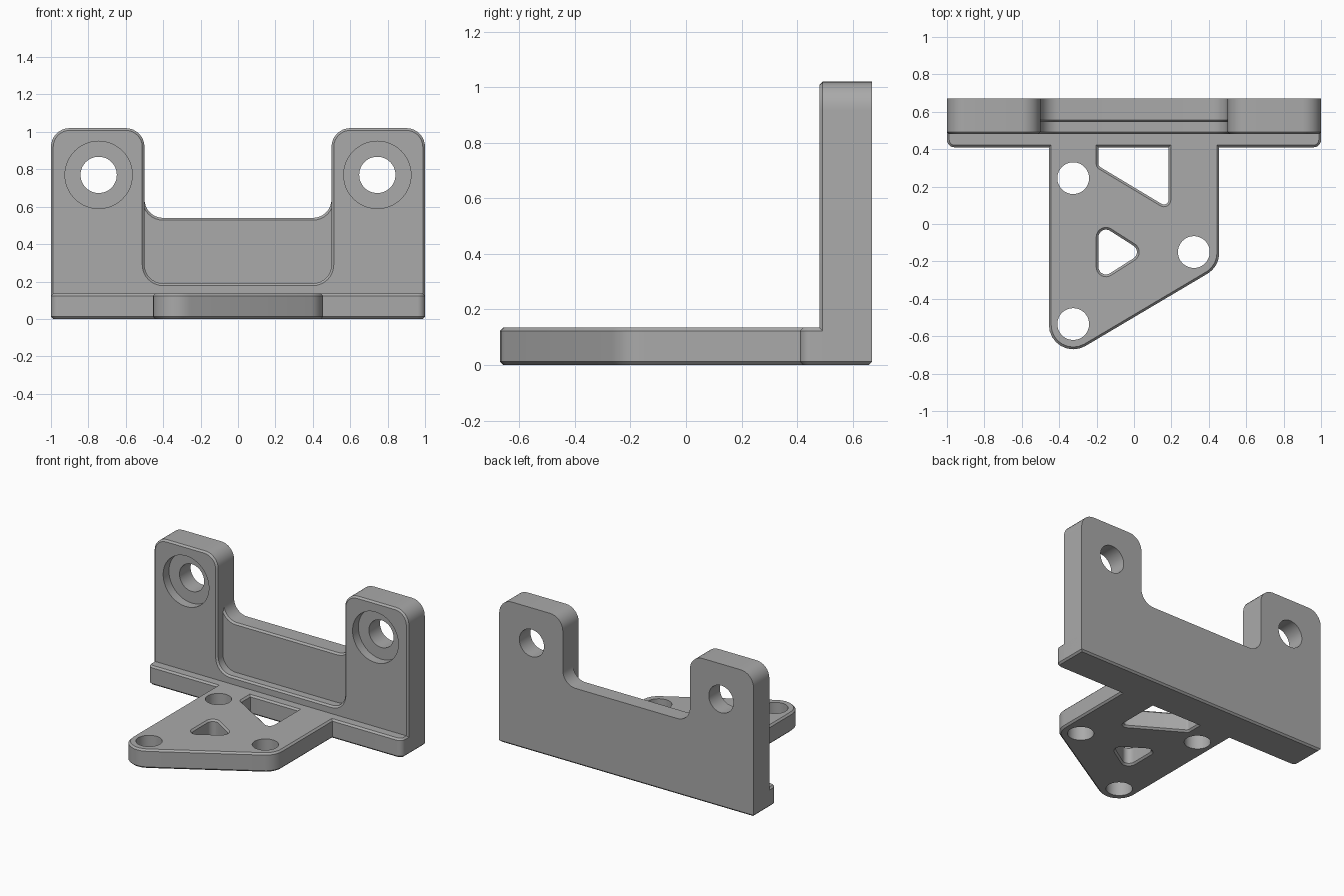
import bpy, bmesh, math
from mathutils import Vector

if "Cube" in bpy.data.objects:
    bpy.data.objects.remove(bpy.data.objects["Cube"], do_unlink=True)

grey = bpy.data.materials.new("plain grey")
grey.use_nodes = True
grey.diffuse_color = (0.4, 0.4, 0.4, 1)
grey.node_tree.nodes["Principled BSDF"].inputs["Base Color"].default_value = (0.4, 0.4, 0.4, 1)

C = 0.012                      # chamfer size
BACK, FRONT, RECESS, STEP = 0.67, 0.48, 0.545, 0.41
THICK = 0.135                  # foot thickness


def rounded(corners, steps=8):
    """Counter-clockwise outline from (u, v, radius) corners."""
    out = []
    for i, (u, v, r) in enumerate(corners):
        p = Vector((u, v))
        if not r:
            out.append(p)
            continue
        a = (Vector(corners[i - 1][:2]) - p).normalized()
        b = (Vector(corners[(i + 1) % len(corners)][:2]) - p).normalized()
        half = a.angle(b) / 2
        centre = p + (a + b).normalized() * r / math.sin(half)
        start = p + a * r / math.tan(half) - centre
        end = p + b * r / math.tan(half) - centre
        sweep = -start.angle_signed(end)     # counter-clockwise positive
        for k in range(steps + 1):
            t = sweep * k / steps
            c, s = math.cos(t), math.sin(t)
            out.append(centre + Vector((start.x * c - start.y * s, start.x * s + start.y * c)))
    return out


def circle(u, v, r, n=48):
    return [Vector((u + r * math.cos(math.tau * k / n), v + r * math.sin(math.tau * k / n)))
            for k in range(n)]


def inset(outline, d):
    """Move the outline inwards by d (outwards if negative)."""
    out = []
    for i, p in enumerate(outline):
        e = (p - outline[i - 1]).normalized()
        f = (outline[(i + 1) % len(outline)] - p).normalized()
        n, m = Vector((-e.y, e.x)), Vector((-f.y, f.x))
        out.append(p + (n + m) * d / (1 + n.dot(m)))
    return out


def loft(name, outline, layers, axis="z"):
    """Solid through (position, inset) layers of one outline."""
    bm = bmesh.new()
    rings = []
    for w, d in layers:
        rings.append([bm.verts.new((p.x, p.y, w) if axis == "z" else (p.x, w, p.y))
                      for p in inset(outline, d)])
    for lo, hi in zip(rings, rings[1:]):
        for i in range(len(lo)):
            bm.faces.new((lo[i - 1], lo[i], hi[i], hi[i - 1]))
    bm.faces.new(rings[0])
    bm.faces.new(rings[-1])
    bmesh.ops.recalc_face_normals(bm, faces=bm.faces)
    mesh = bpy.data.meshes.new(name)
    bm.to_mesh(mesh)
    bm.free()
    mesh.materials.append(grey)
    ob = bpy.data.objects.new(name, mesh)
    bpy.context.collection.objects.link(ob)
    return ob


def activate(ob):
    bpy.ops.object.select_all(action="DESELECT")
    ob.select_set(True)
    bpy.context.view_layer.objects.active = ob


def cut(ob, cutter):
    activate(ob)
    mod = ob.modifiers.new("cut", "BOOLEAN")
    mod.operation, mod.solver, mod.object = "DIFFERENCE", "EXACT", cutter
    bpy.ops.object.modifier_apply(modifier=mod.name)
    bpy.data.objects.remove(cutter, do_unlink=True)


chamfered = [(0, C), (C, 0), (THICK - C, 0), (THICK, C)]
flared = [(-C, -2 * C), (C, 0), (THICK - C, 0), (THICK + C, -2 * C)]
through = [(-0.1, 0), (0.3, 0)]

# Upright frame: two towers joined by a low sill
frame = loft("upright_frame", rounded([
    (-1, C, 0), (1, C, 0), (1, 1.02, 0.1), (0.5, 1.02, 0.1), (0.5, 0.19, 0.1),
    (-0.5, 0.19, 0.1), (-0.5, 1.02, 0.1), (-1, 1.02, 0.1)]),
    [(BACK, 0), (FRONT + C, 0), (FRONT, C)], "y")

# Counterbored holes in the towers
for x in (-0.745, 0.745):
    cut(frame, loft("bolt_cutter", circle(x, 0.77, 0.097), [(0.3, 0), (0.8, 0)], "y"))
    cut(frame, loft("bore_cutter", circle(x, 0.77, 0.18), [(0.3, 0), (RECESS, 0)], "y"))

# Recessed wall between the towers
wall = loft("recessed_wall", rounded([
    (-0.55, 0.15, 0), (0.55, 0.15, 0), (0.55, 0.66, 0), (0.5, 0.66, 0), (0.5, 0.54, 0.1),
    (-0.5, 0.54, 0.1), (-0.5, 0.66, 0), (-0.55, 0.66, 0)]),
    [(BACK, 0), (RECESS + C, 0), (RECESS, C)], "y")

# Ledge along the foot of the frame
ledge = loft("front_ledge", rounded([
    (-1, STEP, 0.04), (1, STEP, 0.04), (1, BACK, 0), (-1, BACK, 0)]), chamfered)

# Foot plate with two windows and three screw holes
foot = loft("foot_plate", rounded([
    (-0.455, 0.45, 0), (-0.455, -0.768, 0.13), (0.455, -0.229, 0.13), (0.455, 0.45, 0)]),
    chamfered)
cut(foot, loft("window_cutter", rounded([
    (-0.19, 0.48, 0), (-0.19, 0.31, 0.02), (0.185, 0.085, 0.025), (0.185, 0.48, 0)]), flared))
cut(foot, loft("triangle_cutter", rounded([
    (-0.19, 0.003, 0.04), (-0.19, -0.303, 0.04), (0.05, -0.15, 0.04)]), flared))
for x, y in ((-0.325, 0.245), (0.32, -0.15), (-0.325, -0.535)):
    cut(foot, loft("screw_cutter", circle(x, y, 0.085), through))

for ob in (frame, wall, ledge, foot):
    activate(ob)
    bpy.ops.object.shade_smooth_by_angle(angle=math.radians(25))
